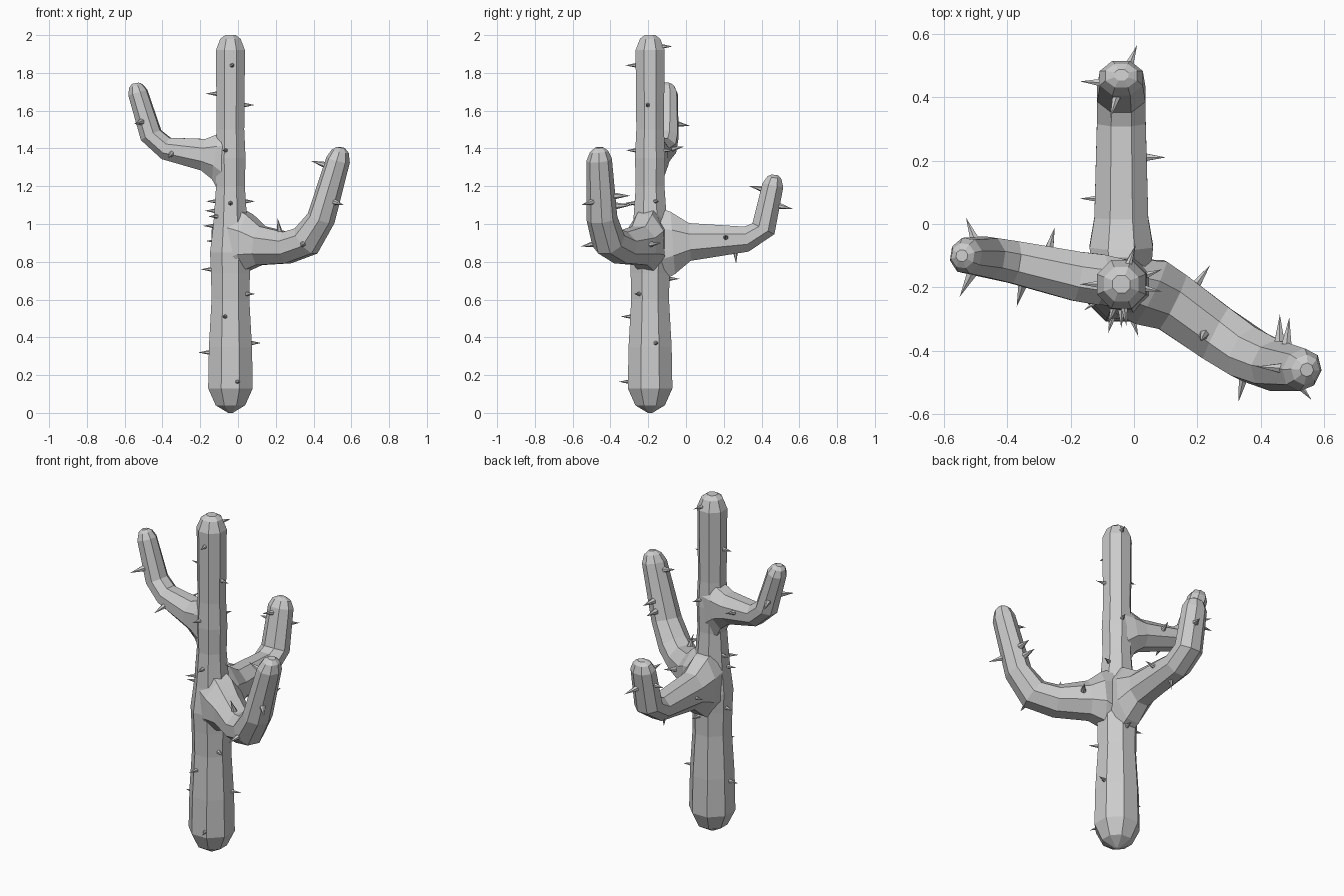
import bpy, bmesh, math
from mathutils import Vector, Matrix

if "Cube" in bpy.data.objects:
    bpy.data.objects.remove(bpy.data.objects["Cube"])

SIDES = 8
CX, CY = -0.04, -0.19


def make_object(name, bm):
    bmesh.ops.recalc_face_normals(bm, faces=bm.faces[:])
    me = bpy.data.meshes.new(name)
    bm.to_mesh(me)
    bm.free()
    ob = bpy.data.objects.new(name, me)
    bpy.context.collection.objects.link(ob)
    return ob


def limb(name, path, side):
    """Eight-sided tube; each path row is x, y, z, half width, half height."""
    bm = bmesh.new()
    pts = [Vector(p[:3]) for p in path]
    side = Vector(side).normalized()
    rings = []
    for i, row in enumerate(path):
        tangent = (pts[min(i + 1, len(pts) - 1)] - pts[max(i - 1, 0)]).normalized()
        up = side.cross(tangent).normalized()
        k = 1 / math.cos(math.pi / SIDES)
        ring = []
        for j in range(SIDES):
            a = 2 * math.pi * (j + 0.5) / SIDES
            ring.append(bm.verts.new(pts[i] + side * (row[3] * k * math.cos(a))
                                     + up * (row[4] * k * math.sin(a))))
        rings.append(ring)
    for a, b in zip(rings, rings[1:]):
        for j in range(SIDES):
            n = (j + 1) % SIDES
            bm.faces.new((a[j], a[n], b[n], b[j]))
    bm.faces.new(rings[0][::-1])
    bm.faces.new(rings[-1])
    return make_object(name, bm)


# Trunk
profile = [(0, .012), (.04, .078), (.13, .118), (.35, .114), (.6, .1), (.74, .103),
           (.85, .108), (1.0, .09), (1.2, .076), (1.35, .08), (1.5, .073),
           (1.92, .077), (1.98, .054), (2.0, .028)]
trunk_path = [(CX, CY, z, r, r) for z, r in profile]
body = limb("cactus_body", trunk_path, (1, 0, 0))

# Arms, flared where they leave the trunk
right_path = [(-.04, -.19, .90, .09, .21), (.05, -.215, .90, .11, .15),
              (.12, -.245, .885, .095, .103), (.26, -.345, .875, .09, .083),
              (.36, -.41, .91, .085, .083), (.44, -.445, 1.03, .078, .068),
              (.53, -.46, 1.34, .064, .058), (.541, -.46, 1.385, .045, .042),
              (.545, -.46, 1.405, .02, .02)]
left_path = [(-.04, -.185, 1.34, .072, .19), (-.11, -.175, 1.36, .08, .125),
             (-.18, -.165, 1.367, .078, .084), (-.38, -.12, 1.40, .067, .06),
             (-.46, -.105, 1.47, .064, .057), (-.53, -.10, 1.695, .054, .05),
             (-.54, -.10, 1.73, .038, .036), (-.543, -.10, 1.745, .018, .018)]
back_path = [(-.04, -.19, .89, .09, .22), (-.04, -.07, .90, .1, .165),
             (-.04, .02, .905, .085, .1), (-.04, .32, .92, .077, .067),
             (-.04, .41, .975, .076, .065), (-.04, .46, 1.205, .068, .056),
             (-.04, .468, 1.245, .05, .038), (-.04, .47, 1.26, .022, .018)]
arms = [limb("right_arm", right_path, (-.45, -.89, 0)),
        limb("left_arm", left_path, (.15, 1, 0)),
        limb("back_arm", back_path, (1, 0, 0))]

# Fuse arms into the trunk
bpy.context.view_layer.objects.active = body
for arm in arms:
    mod = body.modifiers.new("join", 'BOOLEAN')
    mod.operation = 'UNION'
    mod.solver = 'EXACT'
    mod.object = arm
    bpy.ops.object.modifier_apply(modifier=mod.name)
    bpy.data.objects.remove(arm)


# Spines: cones ending at a tip and pointing away from the limb axis
def nearest_on_path(tip, path):
    best = None
    pts = [Vector(p[:3]) for p in path]
    for a, b in zip(pts, pts[1:]):
        d = b - a
        t = max(0, min(1, (tip - a).dot(d) / d.length_squared))
        q = a + d * t
        if best is None or (tip - q).length < (tip - best).length:
            best = q
    return best


def spine(bm, tip, axis_point, length=.085):
    d = (tip - axis_point).normalized()
    m = Matrix.Translation(tip - d * length / 2) @ d.to_track_quat('Z', 'Y').to_matrix().to_4x4()
    bmesh.ops.create_cone(bm, cap_ends=True, segments=6, radius1=.018, radius2=0,
                          depth=length, matrix=m)


bm = bmesh.new()
# Trunk spines: angle around trunk, height
for ang, z in [(-72, .165), (-105, .51), (-90, 1.11), (-108, 1.39), (-83, 1.84),
               (180, .32), (170, .76), (190, .99), (215, 1.04), (165, 1.07), (180, 1.69),
               (15, .37), (-33, .63), (20, 1.12), (-10, 1.63), (80, .71), (70, 1.39), (70, 1.94)]:
    r = next(p[1] + (q[1] - p[1]) * (z - p[0]) / (q[0] - p[0])
             for p, q in zip(profile, profile[1:]) if p[0] <= z <= q[0])
    c = Vector((CX, CY, z))
    a = math.radians(ang)
    spine(bm, c + Vector((math.cos(a), math.sin(a), 0)) * (r + .056), c)
# Arm spines: tip positions
arm_tips = [
    (right_path, [(.24, -.13, .9), (.46, -.285, 1.1), (.49, -.295, 1.15), (.56, -.555, 1.1),
                  (.33, -.56, .88), (.21, -.37, 1.03), (.385, -.45, 1.335)]),
    (left_path, [(-.53, .02, 1.52), (-.55, -.23, 1.53), (-.25, -.01, 1.41), (-.37, -.26, 1.35)]),
    (back_path, [(.01, .565, 1.08), (-.17, .45, 1.12), (-.075, .335, 1.2), (.1, .21, .94),
                 (-.17, .08, .91), (-.04, .265, .79)])]
for path, tips in arm_tips:
    for t in tips:
        t = Vector(t)
        spine(bm, t, nearest_on_path(t, path))
make_object("spines", bm)
